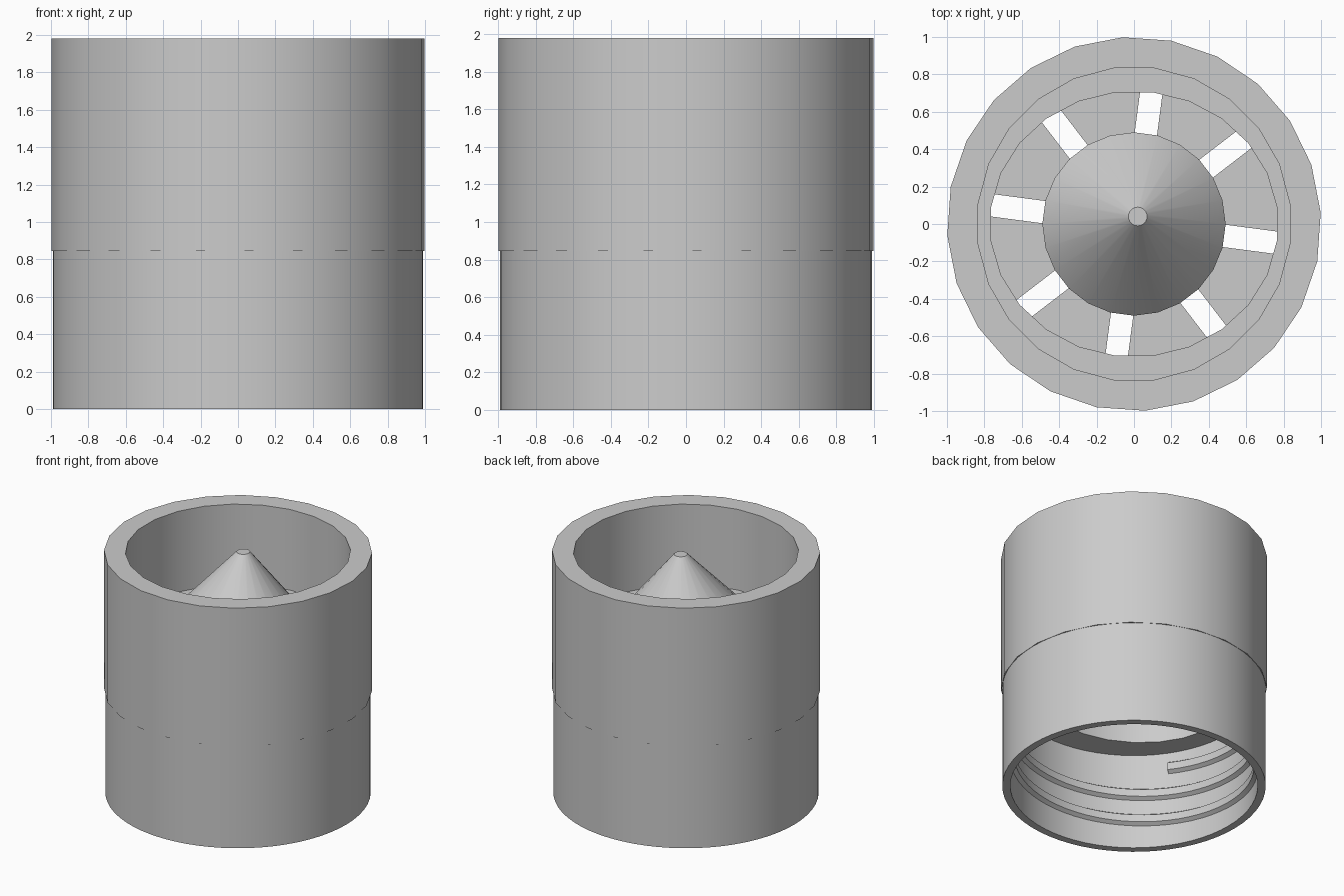
import bpy, bmesh
from math import cos, sin, pi, radians, tau
from mathutils import Matrix

cube = bpy.data.objects.get("Cube")
if cube:
    bpy.data.objects.remove(cube, do_unlink=True)

grey = bpy.data.materials.new("light grey")
grey.use_nodes = True
COLOUR = (0.6, 0.6, 0.6, 1)
grey.diffuse_color = COLOUR
grey.node_tree.nodes["Principled BSDF"].inputs["Base Color"].default_value = COLOUR


def finish(name, bm, smooth=True):
    bmesh.ops.recalc_face_normals(bm, faces=bm.faces)
    mesh = bpy.data.meshes.new(name)
    bm.to_mesh(mesh)
    bm.free()
    mesh.materials.append(grey)
    obj = bpy.data.objects.new(name, mesh)
    bpy.context.collection.objects.link(obj)
    bpy.ops.object.select_all(action="DESELECT")
    obj.select_set(True)
    bpy.context.view_layer.objects.active = obj
    if smooth:
        bpy.ops.object.shade_smooth_by_angle(angle=radians(30))
    return obj


def loft(name, rings, sides, closed):
    """Skin rings of (x radius, y radius, z, turn, x shift, y shift)."""
    bm = bmesh.new()
    loops = []
    for rx, ry, z, turn, dx, dy in rings:
        angles = [tau * i / sides + radians(turn) for i in range(sides)]
        loops.append([bm.verts.new((rx * cos(a) + dx, ry * sin(a) + dy, z)) for a in angles])
    pairs = list(zip(loops, loops[1:]))
    if closed:
        pairs.append((loops[-1], loops[0]))
    else:
        bm.faces.new(loops[0])
        bm.faces.new(loops[-1])
    for a, b in pairs:
        for i in range(sides):
            j = (i + 1) % sides
            bm.faces.new((a[i], a[j], b[j], b[i]))
    return finish(name, bm)


def ring(r, z, turn=0, ry=None, dx=0, dy=0):
    return (r, ry or r, z, turn, dx, dy)


SEAM, TOP, FLOOR, LEDGE = 0.845, 1.98, 1.316, 0.8

# Faceted upper body with a wide chamber above a slightly oval bore
loft("upper_body", [
    ring(0.95, LEDGE, 3.5), ring(0.95, SEAM, 3.5),
    ring(1.0, SEAM, 3.5), ring(1.0, TOP, 3.5),
    ring(0.84, TOP, 7.5), ring(0.84, FLOOR, 7.5),
    ring(0.77, FLOOR, 7.5, 0.71), ring(0.77, LEDGE, 7.5, 0.71)], 24, True)

# Smooth lower sleeve
loft("lower_sleeve", [
    ring(0.93, 0), ring(0.99, 0), ring(0.99, SEAM), ring(0.93, SEAM)], 64, True)

# Helical ridge inside the sleeve
START, PITCH, TURNS, STEPS = 0.1, 0.22, 2.6, 64
section = [(0.945, -0.06), (0.9, -0.03), (0.9, 0.03), (0.945, 0.06)]
bm = bmesh.new()
previous = first = None
count = int(TURNS * STEPS)
for i in range(count + 1):
    a = tau * i / STEPS
    z = START + PITCH * i / STEPS
    current = [bm.verts.new((r * cos(a), r * sin(a), z + h)) for r, h in section]
    if previous:
        for k in range(4):
            m = (k + 1) % 4
            bm.faces.new((previous[k], previous[m], current[m], current[k]))
    else:
        first = current
    previous = current
bm.faces.new(first)
bm.faces.new(previous)
finish("screw_thread", bm)

# Slotted plate across the bore
PLATE_LOW, PLATE_HIGH = 0.97, 1.3
plate = loft("slotted_plate", [
    ring(0.78, PLATE_LOW, 7.5, 0.72), ring(0.78, PLATE_HIGH, 7.5, 0.72)], 24, False)
bm = bmesh.new()
for k in range(8):
    place = (Matrix.Rotation(radians(45 * k - 7.5), 4, "Z")
             @ Matrix.Translation((0.65, 0, 1.15)) @ Matrix.Diagonal((0.4, 0.12, 1, 1)))
    bmesh.ops.create_cube(bm, size=1, matrix=place)
cutter = finish("slot_cutter", bm, False)
cutter.hide_render = True
cut = plate.modifiers.new("slots", "BOOLEAN")
cut.object = cutter
cut.operation = "DIFFERENCE"
cut.solver = "EXACT"
bpy.context.view_layer.objects.active = plate
bpy.ops.object.modifier_apply(modifier=cut.name)
bpy.data.objects.remove(cutter, do_unlink=True)

# Central hub with a blunt, slightly off-centre cone
loft("centre_cone", [
    ring(0.49, PLATE_LOW - 0.005), ring(0.49, 1.465),
    ring(0.05, 1.97, dx=0.02, dy=0.04)], 24, False)
